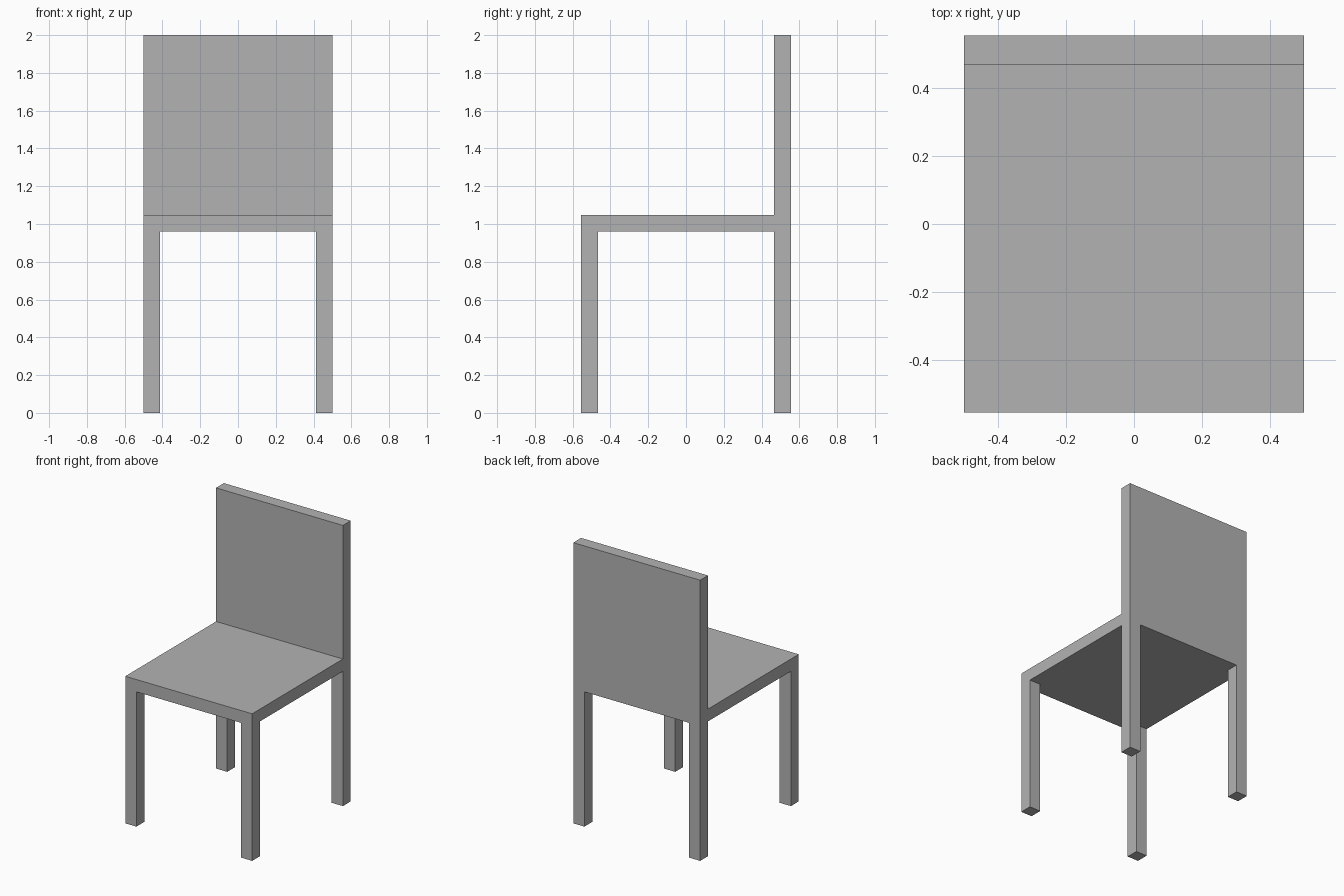
import bpy
import bmesh
from mathutils import Matrix, Vector

default = bpy.data.objects.get("Cube")
if default:
    bpy.data.objects.remove(default, do_unlink=True)

HALF_X, HALF_Y = 0.5, 0.555    # footprint
THICK = 0.088                  # slab thickness and leg width
SEAT_TOP, HEIGHT = 1.048, 2.0

grey = bpy.data.materials.new("plain_grey")
grey.use_nodes = True
colour = (0.45, 0.45, 0.45, 1.0)
grey.diffuse_color = colour
grey.node_tree.nodes["Principled BSDF"].inputs["Base Color"].default_value = colour


def extrude(bm, direction, distance, where):
    """Pull out the faces that look along direction and satisfy where(centre)."""
    faces = [f for f in bm.faces
             if f.normal.dot(direction) > 0.9 and where(f.calc_center_median())]
    result = bmesh.ops.extrude_face_region(bm, geom=faces)
    verts = [g for g in result["geom"] if isinstance(g, bmesh.types.BMVert)]
    bmesh.ops.translate(bm, verts=verts, vec=direction * distance)
    bm.normal_update()


bm = bmesh.new()

# Seat slab
bmesh.ops.create_cube(
    bm, size=1,
    matrix=Matrix.Translation((0, 0, SEAT_TOP - THICK / 2))
    @ Matrix.Diagonal((2 * HALF_X, 2 * HALF_Y, THICK, 1)))

# Cuts that outline the legs and the backrest
inner_x, inner_y = HALF_X - THICK, HALF_Y - THICK
for normal, offset in ((Vector((1, 0, 0)), inner_x), (Vector((0, 1, 0)), inner_y)):
    for side in (-1, 1):
        bmesh.ops.bisect_plane(bm, geom=bm.verts[:] + bm.edges[:] + bm.faces[:],
                               plane_co=normal * offset * side, plane_no=normal)
bm.normal_update()

# Four legs from the underside corners, backrest from the rear strip
extrude(bm, Vector((0, 0, -1)), SEAT_TOP - THICK,
        lambda c: abs(c.x) > inner_x and abs(c.y) > inner_y)
extrude(bm, Vector((0, 0, 1)), HEIGHT - SEAT_TOP, lambda c: c.y > inner_y)

# Merge the flat faces left by the cuts
bmesh.ops.dissolve_limit(bm, angle_limit=0.01, verts=bm.verts[:], edges=bm.edges[:])
bmesh.ops.recalc_face_normals(bm, faces=bm.faces[:])

mesh = bpy.data.meshes.new("chair")
bm.to_mesh(mesh)
bm.free()
mesh.materials.append(grey)
bpy.context.collection.objects.link(bpy.data.objects.new("chair", mesh))
